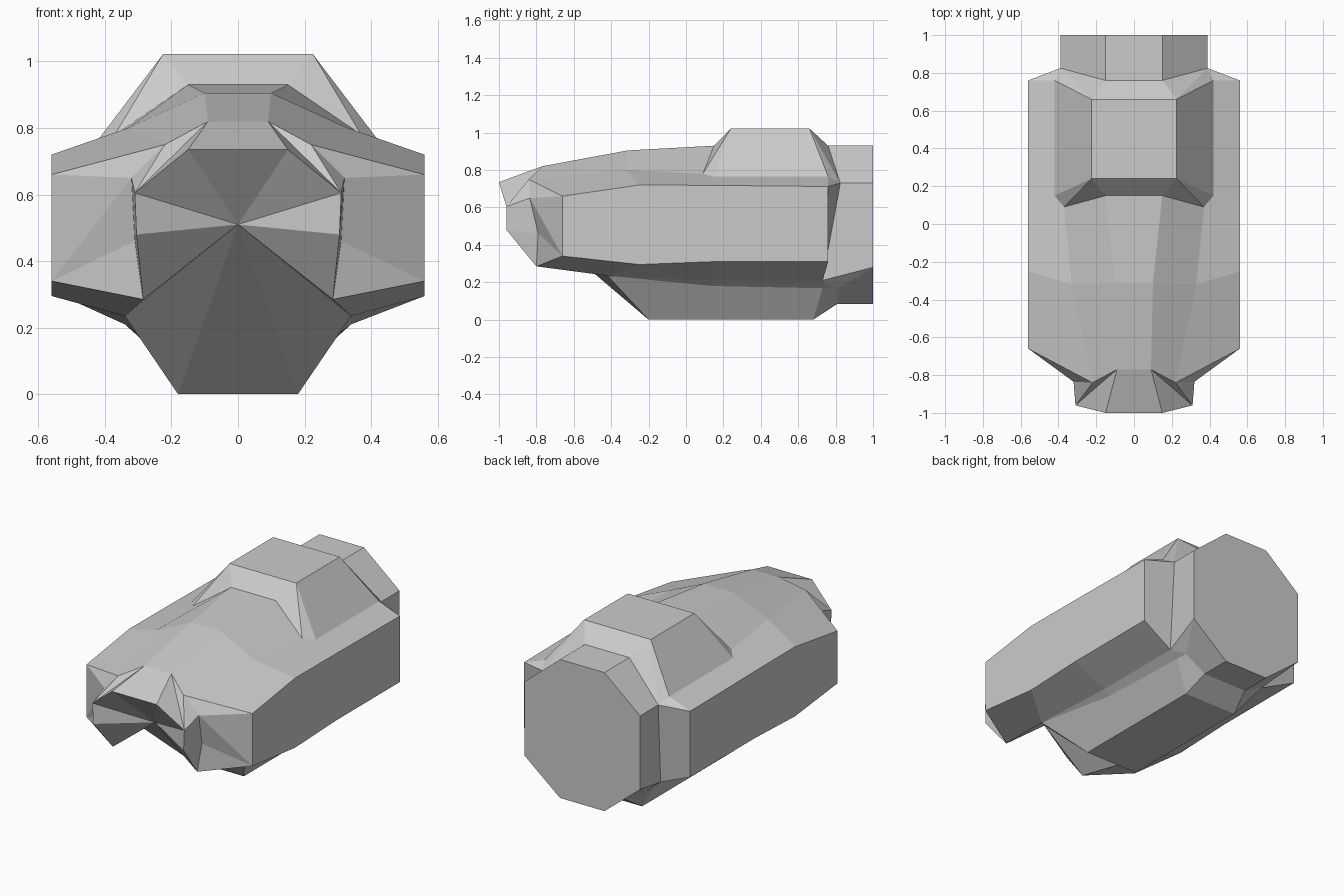
import bpy, bmesh
from mathutils import Vector

if "Cube" in bpy.data.objects:
    bpy.data.objects.remove(bpy.data.objects["Cube"])


def mir(p):
    return (-p[0], p[1], p[2])


def span(p, q):
    """Quad crossing the centre line."""
    return [p, q, mir(q), mir(p)]


def loft(rows):
    return [[a[i], a[i + 1], b[i + 1], b[i]]
            for a, b in zip(rows, rows[1:]) for i in range(len(a) - 1)]


def build(name, faces):
    """Make a flat-faced object from half-side faces plus their mirror images."""
    bm, verts, done = bmesh.new(), {}, set()

    def vert(p):
        key = tuple(round(c, 4) + 0.0 for c in p)
        if key not in verts:
            verts[key] = bm.verts.new(key)
        return verts[key]

    for face in faces:
        for pts in (face, [mir(p) for p in reversed(face)]):
            vs = list(dict.fromkeys(vert(p) for p in pts))
            if len(vs) > 2 and frozenset(vs) not in done:
                done.add(frozenset(vs))
                bm.faces.new(vs)
    bmesh.ops.recalc_face_normals(bm, faces=bm.faces[:])
    ref = Vector((0, 0.3, 0.5))
    bm.normal_update()
    if sum(f.calc_area() * f.normal.dot(f.calc_center_median() - ref) for f in bm.faces) < 0:
        bmesh.ops.reverse_faces(bm, faces=bm.faces[:])
    mesh = bpy.data.meshes.new(name)
    bm.to_mesh(mesh)
    bm.free()
    obj = bpy.data.objects.new(name, mesh)
    bpy.context.collection.objects.link(obj)
    return obj


# Hull stations, each from crown to shoulder, side top, side bottom, underside
nose = [(.09, -.77, .82), (.22, -.84, .75), (.56, -.66, .66), (.56, -.66, .34), (.285, -.8, .285)]
fore = [(.10, -.31, .905), (.33, -.32, .80), (.56, -.25, .72), (.56, -.25, .295), (.34, -.42, .235)]
mid = [(.15, .15, .93), (.37, .09, .78), (.56, .14, .718), (.56, .14, .31), (.34, .14, .21)]
aft = [(.15, .76, .93), (.42, .76, .765), (.56, .76, .712), (.56, .76, .31), (.34, .73, .21)]
neck = [(.15, .76, .93), (.39, .825, .73), (.39, .825, .73), (.34, .73, .21), (.34, .73, .21)]
stations = [nose, fore, mid, aft]
build("hull", loft(stations + [neck]) + [span(a[0], b[0]) for a, b in zip(stations, stations[1:])])

# Belly keel
keel = [[fore[4], fore[4], (.18, -.2, 0)],
        [mid[4], (.30, .14, .18), (.18, .14, 0)],
        [aft[4], (.29, .73, .168), (.18, .68, 0)],
        [aft[4], (.29, .81, .165), (.15, .81, .085)]]
build("belly", loft(keel) + [span(a[2], b[2]) for a, b in zip(keel, keel[1:])])

# Octagonal tail
octagon = [(.15, 1, .93), (.39, 1, .73), (.39, 1, .28), (.15, 1, .085)]
start = [neck[0], neck[1], neck[3], keel[3][1], keel[3][2]]
end = octagon[:3] + octagon[2:]
build("tail", loft([start, end]) + [span(start[0], end[0]), span(start[4], end[4]),
      octagon + [mir(p) for p in reversed(octagon)]])

# Intake lip and fender fronts
lip = [(.15, -1, .735), (.31, -.96, .605), (.305, -.96, .48), nose[4]]
cheek_top, cheek_mid = (.32, -.835, .65), (.31, -.79, .46)
build("intake_lip", [
    span(lip[0], nose[0]),
    [lip[0], lip[1], nose[0]], [nose[0], lip[1], nose[1]], [nose[1], lip[1], cheek_top],
    [cheek_top, lip[1], lip[2], cheek_mid], [cheek_mid, lip[2], lip[3]],
    [nose[1], cheek_top, nose[2]], [cheek_top, nose[3], nose[2]],
    [cheek_top, cheek_mid, nose[3]], [cheek_mid, lip[3], nose[3]]])

# Shallow cone closing the intake, running down to the keel front
apex = (0, -.8, .51)
ring = lip + [fore[4], keel[0][2]]
build("intake_cone", [[apex, a, b] for a, b in zip(ring, ring[1:])]
      + [[apex, ring[0], mir(ring[0])], [apex, ring[-1], mir(ring[-1])]])

# Raised cabin
roof_f, roof_b = (.225, .24, 1.022), (.225, .66, 1.022)
base_f, base_b = (.42, .15, .765), aft[1]
build("cabin", [
    span(roof_f, roof_b), span(roof_f, mid[0]), span(roof_b, aft[0]),
    [roof_f, mid[0], mid[1]], [roof_f, mid[1], base_f],
    [roof_f, base_f, base_b, roof_b],
    [roof_b, base_b, neck[1]], [roof_b, neck[1], aft[0]]])
